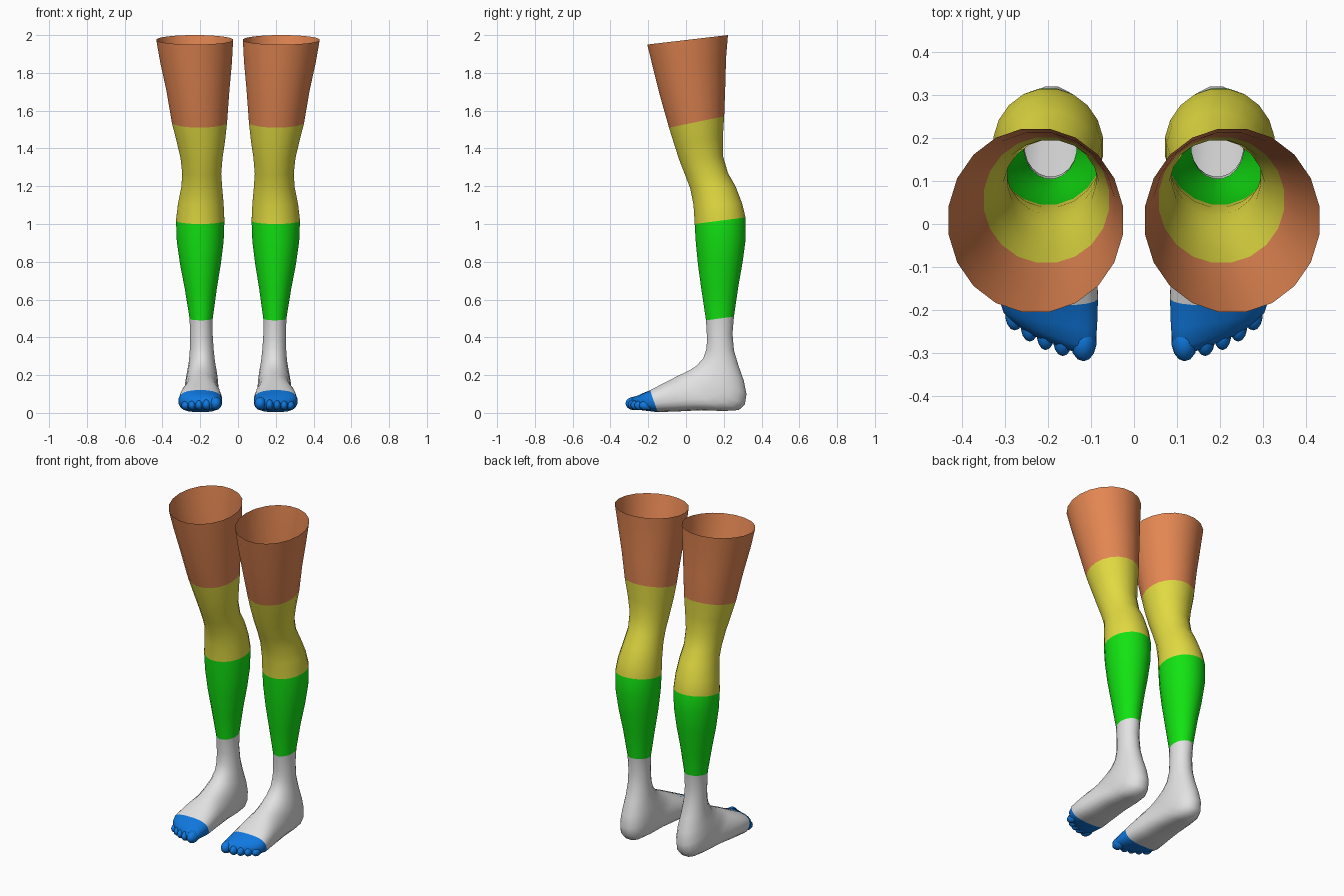
import bpy, bmesh, math

SEG = 20


def material(name, rgb):
    m = bpy.data.materials.new(name)
    m.diffuse_color = (*rgb, 1)
    return m


MATS = [material("orange", (0.77, 0.24, 0.085)),
        material("yellow", (0.75, 0.70, 0.053)),
        material("green", (0.006, 0.77, 0.006)),
        material("pale_grey", (0.76, 0.76, 0.76)),
        material("blue", (0.005, 0.19, 0.74))]

# Each ring: front y, front z, back y, back z, centre x, half width, squareness
THIGH = [(-.205, 1.95, .222, 2.0, .229, .203, 1),
         (-.178, 1.84, .212, 1.88, .222, .190, 1),
         (-.138, 1.68, .208, 1.73, .212, .166, 1),
         (-.090, 1.51, .202, 1.57, .204, .146, 1)]
KNEE = [(-.062, 1.42, .195, 1.46, .197, .128, 1),
        (-.036, 1.34, .196, 1.36, .193, .111, 1),
        (-.005, 1.26, .222, 1.27, .192, .103, 1),
        (.022, 1.19, .262, 1.20, .192, .108, 1),
        (.040, 1.10, .297, 1.11, .197, .121, 1),
        (.046, 1.00, .315, 1.035, .200, .128, 1)]
SHIN = [(.052, .90, .316, .92, .200, .124, 1),
        (.064, .78, .300, .80, .199, .108, 1),
        (.082, .65, .277, .67, .197, .085, 1),
        (.106, .49, .254, .51, .195, .061, 1)]
FOOT = [(.111, .40, .246, .42, .194, .060, 1),
        (.109, .34, .254, .33, .192, .063, 1),
        (.092, .29, .278, .25, .191, .069, 1),
        (.055, .248, .306, .17, .191, .079, .95),
        (.012, .222, .320, .10, .192, .086, .9),
        (-.020, .207, .312, .045, .193, .089, .85),
        (-.045, .195, .280, .015, .193, .090, .8),
        (-.070, .182, .200, .010, .194, .093, .75),
        (-.100, .166, .080, .014, .196, .102, .75),
        (-.140, .146, -.040, .008, .198, .110, .75),
        (-.190, .120, -.150, .004, .199, .115, .75)]
TOES = [(-.230, .102, -.212, .012, .195, .109, .75),
        (-.262, .085, -.258, .018, .187, .096, .75),
        (-.283, .062, -.283, .030, .178, .070, .8)]
BANDS = [THIGH, KNEE, SHIN, FOOT, TOES]
TOE_SKEW = [.15, .35, .4]

# Toe tips: x, y, radius across, radius along, radius up
TIPS = [(.118, -.272, .031, .048, .036), (.166, -.268, .023, .040, .029),
        (.206, -.256, .021, .038, .027), (.243, -.238, .021, .036, .026),
        (.278, -.212, .022, .036, .025)]


def finish(bm, name):
    bmesh.ops.recalc_face_normals(bm, faces=bm.faces[:])
    me = bpy.data.meshes.new(name)
    bm.to_mesh(me)
    bm.free()
    for m in MATS:
        me.materials.append(m)
    ob = bpy.data.objects.new(name, me)
    bpy.context.collection.objects.link(ob)
    me.polygons.foreach_set("use_smooth", [True] * len(me.polygons))
    return ob


def power(v, p):
    return math.copysign(abs(v) ** p, v)


def add_ring(bm, ring, side, skew):
    fy, fz, by, bz, cx, hw, p = ring
    verts = []
    for i in range(SEG):
        a = 2 * math.pi * (i + .5) / SEG
        u = power(math.sin(a), p) / math.cos(math.pi / SEG) ** p
        t = (1 - power(math.cos(a), p) / math.cos(math.pi / SEG) ** p) / 2
        verts.append(bm.verts.new((side * (cx + hw * u),
                                   fy + (by - fy) * t + skew * hw * u,
                                   fz + (bz - fz) * t)))
    return verts


def build_leg(side, name):
    # Open thigh at the top, lofted down through the heel to the toes
    bm = bmesh.new()
    previous = None
    for band, rings in enumerate(BANDS):
        for k, ring in enumerate(rings):
            skew = TOE_SKEW[k] if rings is TOES else 0
            current = add_ring(bm, ring, side, skew)
            if previous:
                for i in range(SEG):
                    j = (i + 1) % SEG
                    f = bm.faces.new((previous[i], previous[j], current[j], current[i]))
                    f.material_index = band
            previous = current
    bm.faces.new(previous).material_index = 4
    finish(bm, name + "_leg")

    # Rounded toe tips
    bm = bmesh.new()
    for x, y, rx, ry, rz in TIPS:
        new = bmesh.ops.create_uvsphere(bm, u_segments=14, v_segments=10, radius=1)
        for v in new["verts"]:
            v.co = (side * (x + v.co.x * rx), y + v.co.y * ry, rz + .014 + v.co.z * rz)
    for f in bm.faces:
        f.material_index = 4
    finish(bm, name + "_toes")


build_leg(1, "left")
build_leg(-1, "right")
